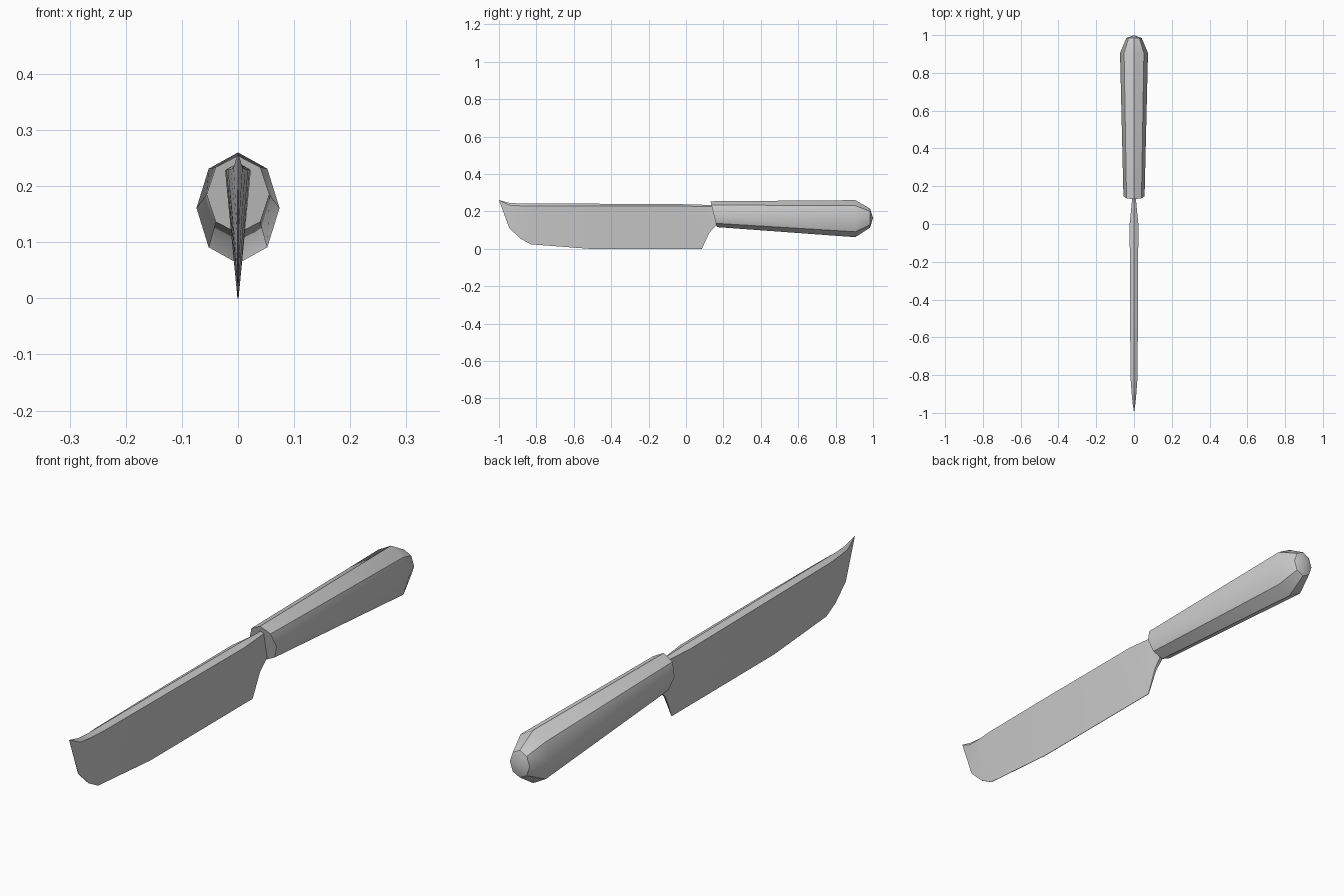
import bpy, math

if "Cube" in bpy.data.objects:
    bpy.data.objects.remove(bpy.data.objects["Cube"])


def loft(name, rings, start=None, end=None, angle=38):
    """Skin matching rings; close each end with a point or a flat face."""
    n = len(rings[0])
    verts = [p for r in rings for p in r]
    faces = []
    for k in range(len(rings) - 1):
        for i in range(n):
            j = (i + 1) % n
            faces.append((k*n + i, k*n + j, (k+1)*n + j, (k+1)*n + i))
    for base, tip in ((0, start), ((len(rings) - 1)*n, end)):
        ids = [base + i for i in range(n)]
        if tip is None:
            faces.append(tuple(ids))
        else:
            verts.append(tip)
            faces += [(ids[i], ids[(i + 1) % n], len(verts) - 1) for i in range(n)]
    mesh = bpy.data.meshes.new(name)
    mesh.from_pydata(verts, [], faces)
    ob = bpy.data.objects.new(name, mesh)
    bpy.context.collection.objects.link(ob)
    bpy.ops.object.select_all(action='DESELECT')
    bpy.context.view_layer.objects.active = ob
    ob.select_set(True)
    bpy.ops.object.mode_set(mode='EDIT')
    bpy.ops.mesh.select_all(action='SELECT')
    bpy.ops.mesh.normals_make_consistent(inside=False)
    bpy.ops.object.mode_set(mode='OBJECT')
    bpy.ops.object.shade_smooth_by_angle(angle=math.radians(angle))
    return ob


def octagon(y, lean, width, bottom, top):
    """Tall octagon with points at top, bottom and sides; lean tilts the plane."""
    mid, half = (top + bottom)/2, (top - bottom)/2
    pts = []
    for i in range(8):
        a = i*math.pi/4
        c = math.cos(a)
        pts.append((width*math.sin(a), y - lean*c, mid + half*c))
    return pts


# Handle: eight-sided, flaring to the butt, tilted front face, blunt rounded end
loft("handle", [octagon(0.148, 0.017, 0.056, 0.117, 0.255),
                octagon(0.905, 0.0, 0.074, 0.063, 0.261),
                octagon(0.984, 0.0, 0.041, 0.114, 0.216)],
     end=(0, 1.0, 0.165))


# Blade: wedge section with a ridged spine
# edge y, edge z, edge half width, spine y, shoulder z, ridge z, half width
stations = [
    (-0.945, 0.115, 0.001, -0.945, 0.237, 0.250, 0.008),
    (-0.885, 0.058, 0.001, -0.890, 0.234, 0.246, 0.013),
    (-0.830, 0.028, 0.001, -0.820, 0.234, 0.246, 0.018),
    (-0.520, 0.004, 0.001, -0.500, 0.234, 0.245, 0.021),
    (0.085, 0.004, 0.001, 0.000, 0.232, 0.242, 0.023),
    (0.125, 0.090, 0.004, 0.100, 0.230, 0.239, 0.013),
    (0.160, 0.128, 0.007, 0.140, 0.230, 0.238, 0.010),
    (0.200, 0.140, 0.007, 0.200, 0.228, 0.236, 0.010),
]
loft("blade", [[(0, ys, zr), (w, ys, zs), (b, ye, ze), (-b, ye, ze), (-w, ys, zs)]
               for ye, ze, b, ys, zs, zr, w in stations],
     start=(0, -1.0, 0.264))

# Rest the cutting edge on the ground
bpy.data.objects["blade"].location.z = -0.004
bpy.data.objects["handle"].location.z = -0.001
